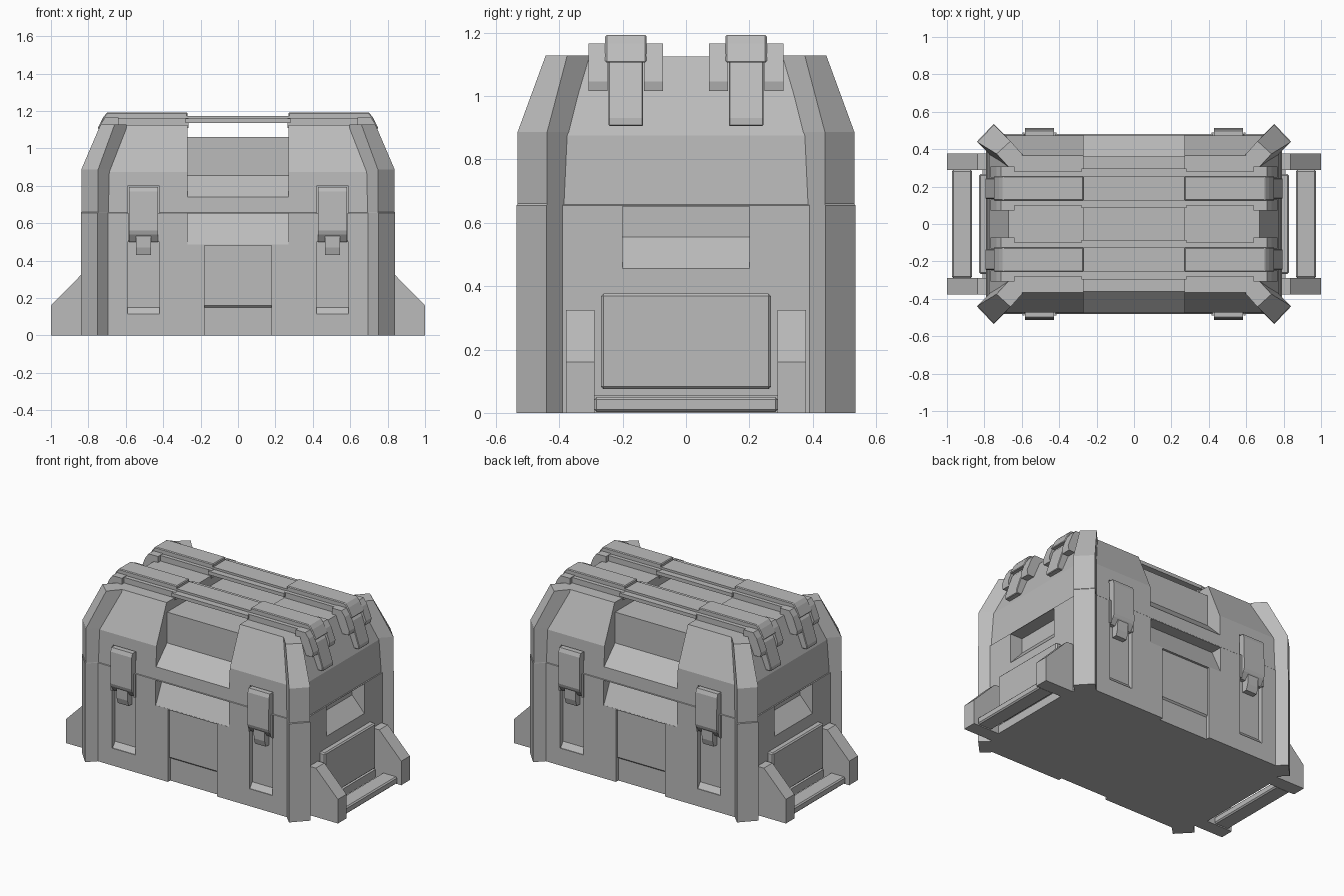
import bpy, bmesh
from math import radians

cube = bpy.data.objects.get("Cube")
if cube:
    bpy.data.objects.remove(cube, do_unlink=True)

grey = bpy.data.materials.new("plain_grey")
grey.use_nodes = True
grey.diffuse_color = (0.5, 0.5, 0.5, 1)
bsdf = next(n for n in grey.node_tree.nodes if n.type == 'BSDF_PRINCIPLED')
bsdf.inputs["Base Color"].default_value = (0.5, 0.5, 0.5, 1)
bsdf.inputs["Roughness"].default_value = 0.6

SIGNS = (1, -1)
CORNERS = [(sx, sy) for sx in SIGNS for sy in SIGNS]


def loft(bm, rings):
    """Skin a stack of rings with equal point counts and cap the ends."""
    rows = [[bm.verts.new(p) for p in ring] for ring in rings]
    n = len(rows[0])
    for low, high in zip(rows, rows[1:]):
        for i in range(n):
            j = (i + 1) % n
            bm.faces.new((low[i], low[j], high[j], high[i]))
    bm.faces.new(rows[0][::-1])
    bm.faces.new(rows[-1])


def prism(bm, axis, profile, a, b, sx=1, sy=1):
    """Extrude a profile: axis 'x' takes (y, z) points, axis 'y' takes (x, z)."""
    def place(t, p):
        x, y = (t, p[0]) if axis == 'x' else (p[0], t)
        return (x * sx, y * sy, p[1])
    loft(bm, [[place(t, p) for p in profile] for t in (a, b)])


def rect(u0, u1, z0, z1):
    return [(u0, z0), (u1, z0), (u1, z1), (u0, z1)]


def finish(name, bm, bevel=0.0):
    bmesh.ops.recalc_face_normals(bm, faces=bm.faces)
    mesh = bpy.data.meshes.new(name)
    bm.to_mesh(mesh)
    bm.free()
    mesh.materials.append(grey)
    obj = bpy.data.objects.new(name, mesh)
    bpy.context.collection.objects.link(obj)
    if bevel:
        mod = obj.modifiers.new("edge_bevel", 'BEVEL')
        mod.width = bevel
        mod.segments = 1
        mod.limit_method = 'ANGLE'
        mod.angle_limit = radians(40)
    return obj


def part(name, axis, profile, a, b, signs=CORNERS, bevel=0.0):
    """One extruded part, repeated over the given x and y signs."""
    bm = bmesh.new()
    for sx, sy in signs:
        prism(bm, axis, profile, a, b, sx, sy)
    return finish(name, bm, bevel)


# Case body: straight base and a lid with sloped shoulders
def ring(x, y, z):
    return [(x, y, z), (-x, y, z), (-x, -y, z), (x, -y, z)]


bm = bmesh.new()
loft(bm, [ring(0.79, 0.48, 0), ring(0.79, 0.48, 0.655), ring(0.785, 0.477, 0.658),
          ring(0.775, 0.472, 0.875), ring(0.67, 0.365, 1.125)])
body = finish("case_body", bm)

# Cutters for the recesses
bm = bmesh.new()
half = [(0.6, 0.615), (0.36, 0.855), (0.36, 1.06)]
saddle = half + [(-y, z) for y, z in half[::-1]] + [(-0.6, 1.3), (0.6, 1.3)]
prism(bm, 'x', saddle, -0.27, 0.27)
for s in SIGNS:
    # front and back grip slots, then the plate recess below them
    prism(bm, 'x', [(0.55, 0.486), (0.479, 0.486), (0.40, 0.652), (0.55, 0.652)],
          -0.27, 0.27, 1, s)
    prism(bm, 'x', [(0.6, -0.1), (0.455, -0.1), (0.455, 0.15), (0.465, 0.16),
                    (0.465, 0.48), (0.6, 0.48)], -0.18, 0.18, 1, s)
    # end grip slots
    prism(bm, 'y', [(0.9, 0.455), (0.79, 0.455), (0.70, 0.555), (0.70, 0.652), (0.9, 0.652)],
          -0.2, 0.2, s, 1)
    for sy in SIGNS:
        prism(bm, 'x', [(0.6, 0.115), (0.475, 0.115), (0.45, 0.15), (0.45, 0.80), (0.6, 0.80)],
              0.42, 0.59, s, sy)
cutter = finish("recess_cutter", bm)
cutter.hide_render = True
cutter.hide_viewport = True
cutter.display_type = 'WIRE'
cut = body.modifiers.new("recesses", 'BOOLEAN')
cut.operation = 'DIFFERENCE'
cut.solver = 'EXACT'
cut.object = cutter

# Diagonal corner posts, tapering in along the lid
bm = bmesh.new()
foot = [(0.84, 0.44), (0.75, 0.535), (0.61, 0.395), (0.70, 0.30)]
shoulder = [(0.838, 0.438), (0.748, 0.531), (0.61, 0.395), (0.70, 0.30)]
crown = [(0.735, 0.375), (0.66, 0.443), (0.595, 0.37), (0.67, 0.305)]
for sx, sy in CORNERS:
    loft(bm, [[(x * sx, y * sy, z) for x, y in pts] for pts, z in
              ((foot, 0), (foot, 0.655), (shoulder, 0.66), (shoulder, 0.887), (crown, 1.127))])
finish("corner_posts", bm)

# Latches on the front and back
part("latch_hasps", 'x', [(0.44, 0.795), (0.498, 0.795), (0.508, 0.77), (0.512, 0.56),
                          (0.505, 0.54), (0.475, 0.50), (0.44, 0.50)], 0.427, 0.583)
part("latch_hooks", 'x', [(0.44, 0.54), (0.50, 0.54), (0.498, 0.47), (0.485, 0.43),
                          (0.44, 0.43)], 0.465, 0.545)
for edge in (0.415, 0.585):
    part("latch_guards", 'x', rect(0.44, 0.488, 0.50, 0.655), edge, edge + 0.012)

# Carry handles at both ends
part("handle_brackets", 'y', [(0.77, 0), (1.0, 0), (1.0, 0.16), (0.838, 0.325), (0.77, 0.325)],
     0.288, 0.378)
ends = [(1, 1), (-1, 1)]
part("handle_bars", 'y', rect(0.865, 0.972, 0.003, 0.05), -0.29, 0.29, ends, 0.008)
part("end_panels", 'y', rect(0.77, 0.828, 0.075, 0.377), -0.268, 0.268, ends, 0.008)
part("end_sills", 'y', rect(0.77, 0.81, 0.0, 0.055), -0.29, 0.29, ends)

# Straps over the lid: a wide base, a raised cover and clips on the shoulders
part("strap_bases", 'y', rect(0.265, 0.70, 1.11, 1.162), 0.10, 0.282)
full = [(1, 1), (1, -1)]
part("strap_bridges", 'x', rect(0.085, 0.297, 1.137, 1.16), -0.28, 0.28, full)
part("strap_bridge_covers", 'x', rect(0.125, 0.255, 1.14, 1.174), -0.28, 0.28, full)
part("strap_covers", 'y', [(0.27, 1.13), (0.27, 1.193), (0.70, 1.193), (0.722, 1.165),
                           (0.752, 1.105), (0.70, 1.105)], 0.125, 0.255, bevel=0.005)
clip = [(0.64, 1.11), (0.64, 1.165), (0.71, 1.165), (0.735, 1.13), (0.768, 1.045),
        (0.762, 1.015), (0.71, 1.015)]
for a, b in ((0.073, 0.132), (0.248, 0.307)):
    part("strap_clips", 'y', clip, a, b)
part("strap_tongues", 'y', [(0.67, 1.11), (0.722, 1.11), (0.745, 1.08), (0.795, 0.93),
                            (0.795, 0.905), (0.75, 0.905)], 0.135, 0.245, bevel=0.004)
